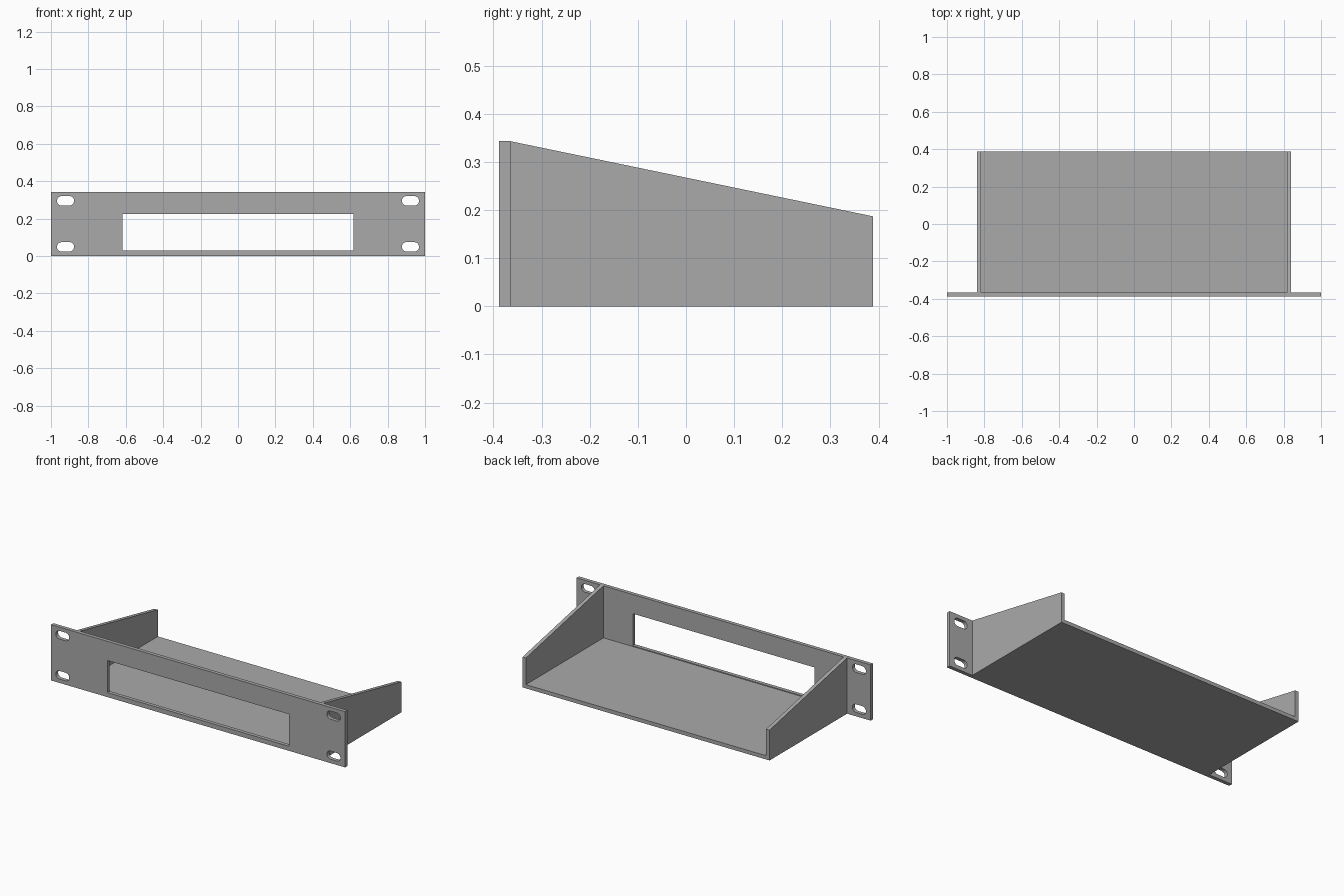
import bpy
import math
from mathutils import Matrix, Vector

cube = bpy.data.objects.get("Cube")
if cube:
    bpy.data.objects.remove(cube, do_unlink=True)

# Main dimensions
WALL = 0.023
HEIGHT = 0.343
BACK_HEIGHT = 0.187
HALF_DEPTH = 0.388
HALF_TRAY = 0.84
PANEL_BACK = -HALF_DEPTH + WALL

grey = bpy.data.materials.new("mid grey")
grey.use_nodes = True
colour = (0.4, 0.4, 0.4, 1)
grey.diffuse_color = colour
grey.node_tree.nodes["Principled BSDF"].inputs["Base Color"].default_value = colour


def plate(name, outlines, right, up, centre):
    """Extrude a flat outline, with optional holes, into a sheet of wall thickness."""
    curve = bpy.data.curves.new(name + "_outline", "CURVE")
    curve.dimensions = "2D"
    curve.fill_mode = "BOTH"
    curve.extrude = WALL / 2
    for points in outlines:
        spline = curve.splines.new("POLY")
        spline.points.add(len(points) - 1)
        for p, (u, v) in zip(spline.points, points):
            p.co = (u, v, 0, 1)
        spline.use_cyclic_u = True
    temp = bpy.data.objects.new(name + "_outline", curve)
    bpy.context.collection.objects.link(temp)
    graph = bpy.context.evaluated_depsgraph_get()
    mesh = bpy.data.meshes.new_from_object(temp.evaluated_get(graph))
    bpy.data.objects.remove(temp, do_unlink=True)

    # Stand the sheet up along the given axes
    right, up = Vector(right), Vector(up)
    turn = Matrix((right, up, right.cross(up))).transposed().to_4x4()
    mesh.transform(Matrix.Translation(centre) @ turn)
    mesh.name = name
    mesh.materials.clear()
    mesh.materials.append(grey)
    for face in mesh.polygons:
        face.use_smooth = False
        face.material_index = 0
    obj = bpy.data.objects.new(name, mesh)
    bpy.context.collection.objects.link(obj)
    return obj


def rectangle(u0, u1, v0, v1):
    return [(u0, v0), (u1, v0), (u1, v1), (u0, v1)]


def slot(cx, cy, half_length=0.046, radius=0.025, steps=12):
    """Long hole with rounded ends."""
    points = []
    for side, start in ((1, -math.pi / 2), (-1, math.pi / 2)):
        for i in range(steps + 1):
            a = start + math.pi * i / steps
            points.append((cx + side * (half_length - radius) + radius * math.cos(a),
                           cy + radius * math.sin(a)))
    return points


# Front panel with a window and four mounting slots
holes = [rectangle(-0.617, 0.617, 0.028, 0.225)]
holes += [slot(x, z) for x in (-0.922, 0.922) for z in (0.049, 0.295)]
plate("front_panel", [rectangle(-1, 1, 0, HEIGHT)] + holes,
      (1, 0, 0), (0, 0, 1), (0, -HALF_DEPTH + WALL / 2, 0))

# Tray floor
inner = HALF_TRAY - WALL
plate("tray_floor", [rectangle(-inner, inner, PANEL_BACK, HALF_DEPTH)],
      (1, 0, 0), (0, 1, 0), (0, 0, WALL / 2))

# Side walls sloping down to the back
profile = [(PANEL_BACK, 0), (HALF_DEPTH, 0), (HALF_DEPTH, BACK_HEIGHT), (PANEL_BACK, HEIGHT)]
for name, side in (("left_wall", 1), ("right_wall", -1)):
    plate(name, [profile], (0, 1, 0), (0, 0, 1), (side * (HALF_TRAY - WALL / 2), 0, 0))
